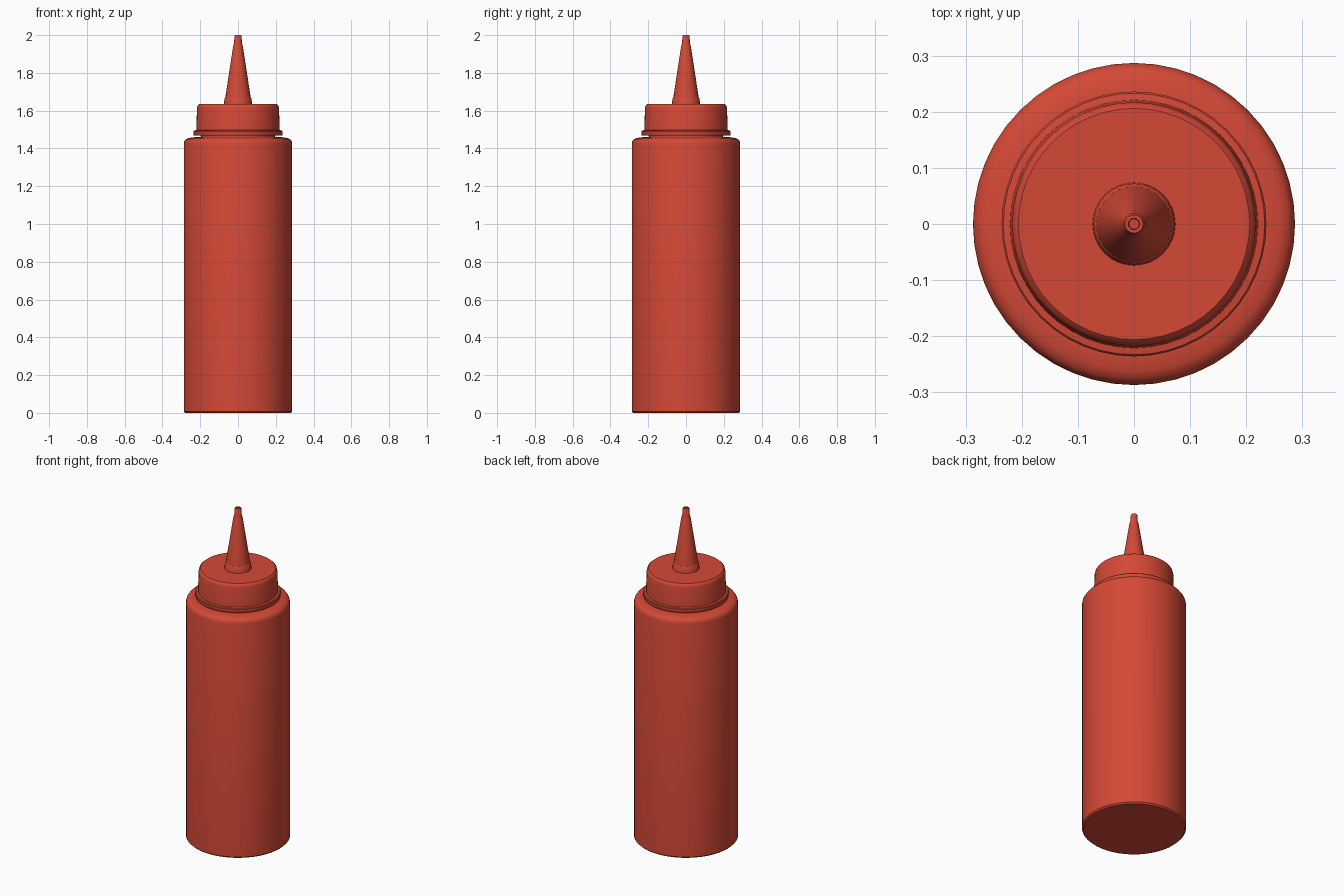
import bpy, bmesh, math

cube = bpy.data.objects.get("Cube")
if cube:
    bpy.data.objects.remove(cube, do_unlink=True)

red = bpy.data.materials.new("sauce_red")
red.use_nodes = True
colour = (0.66, 0.066, 0.037, 1)
red.diffuse_color = colour
red.node_tree.nodes["Principled BSDF"].inputs["Base Color"].default_value = colour


def lathe(name, profile, sides):
    """Spin (radius, height) points about z and close both ends."""
    bm = bmesh.new()
    rings = []
    for r, z in profile:
        angles = [2 * math.pi * i / sides for i in range(sides)]
        rings.append([bm.verts.new((r * math.cos(a), r * math.sin(a), z)) for a in angles])
    for low, high in zip(rings, rings[1:]):
        for i in range(sides):
            j = (i + 1) % sides
            bm.faces.new((low[i], low[j], high[j], high[i]))
    bm.faces.new(rings[0][::-1])
    bm.faces.new(rings[-1])
    mesh = bpy.data.meshes.new(name)
    bm.to_mesh(mesh)
    bm.free()
    mesh.materials.append(red)
    obj = bpy.data.objects.new(name, mesh)
    bpy.context.collection.objects.link(obj)
    bpy.ops.object.select_all(action="DESELECT")
    obj.select_set(True)
    bpy.context.view_layer.objects.active = obj
    bpy.ops.object.shade_smooth_by_angle(angle=math.radians(35))
    return obj


# Bottle with rounded shoulder and short neck
lathe("bottle_body", [(0.279, 0), (0.287, 0.008), (0.287, 1.425), (0.284, 1.438),
                      (0.276, 1.449), (0.262, 1.455), (0.238, 1.459),
                      (0.195, 1.461), (0.195, 1.48)], 48)

# Screw cap with a flange at the bottom and a softened top edge
lathe("cap", [(0.234, 1.468), (0.236, 1.472), (0.236, 1.491), (0.233, 1.495),
              (0.221, 1.497), (0.217, 1.615), (0.214, 1.627), (0.206, 1.634)], 48)

# Collar at the foot of the nozzle
lathe("nozzle_collar", [(0.074, 1.63), (0.072, 1.664), (0.067, 1.671)], 32)

# Tapered nozzle with a narrow tip
lathe("nozzle", [(0.068, 1.665), (0.025, 1.945), (0.021, 1.955),
                 (0.019, 1.994), (0.016, 2.0), (0.010, 2.0), (0.009, 1.985)], 24)
